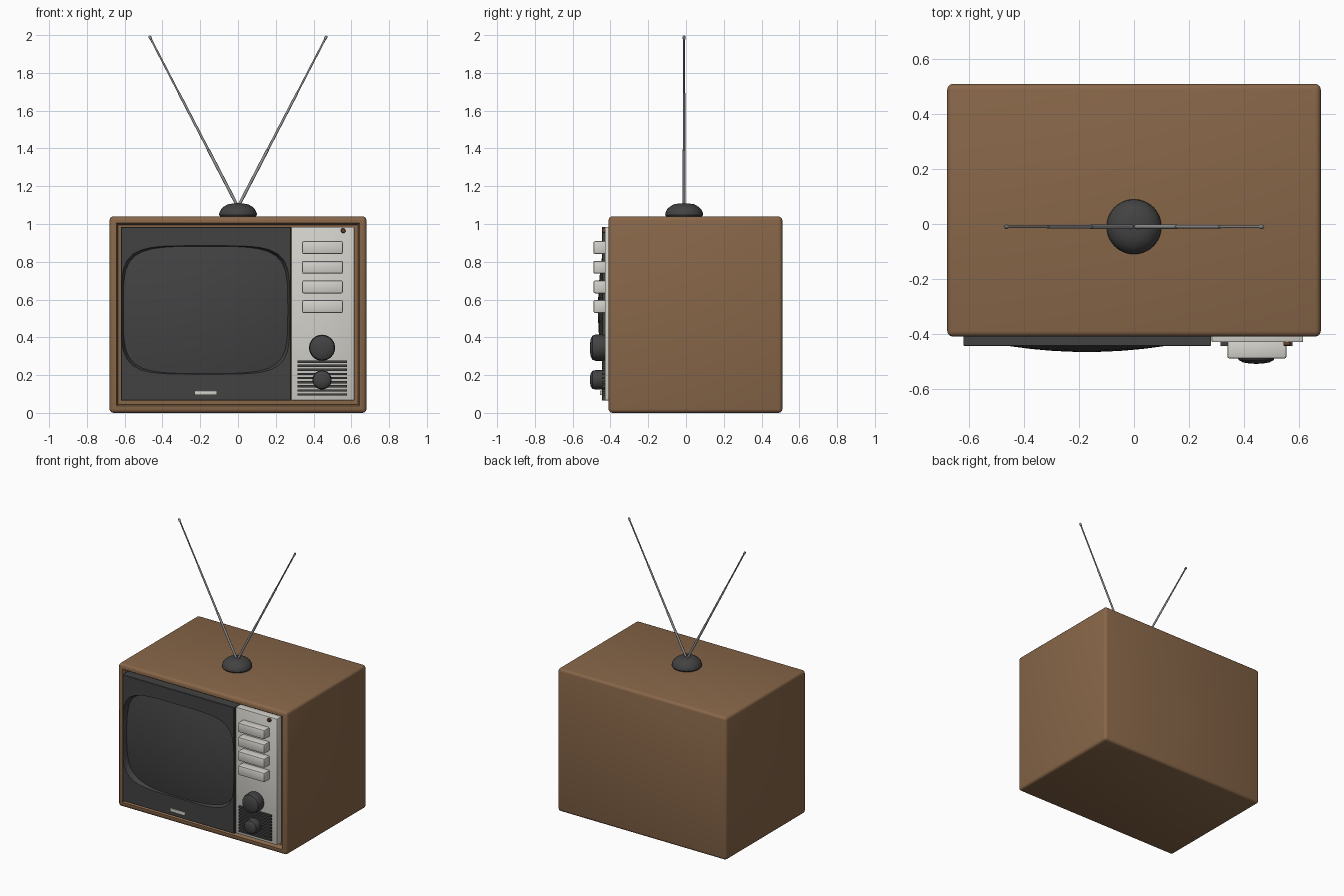
import bpy, bmesh, math
from mathutils import Vector

if "Cube" in bpy.data.objects:
    bpy.data.objects.remove(bpy.data.objects["Cube"])


def material(name, rgb):
    m = bpy.data.materials.new(name)
    m.diffuse_color = (*rgb, 1)
    m.use_nodes = True
    m.node_tree.nodes["Principled BSDF"].inputs["Base Color"].default_value = m.diffuse_color
    return m


WOOD = material("brown wood", (0.245, 0.134, 0.066))
DARK = material("dark plastic", (0.055, 0.055, 0.055))
GLASS = material("screen glass", (0.055, 0.055, 0.056))
CREAM = material("pale plastic", (0.66, 0.645, 0.60))
METAL = material("grey metal", (0.30, 0.30, 0.30))
LAMP = material("lamp brown", (0.16, 0.06, 0.03))


def finish(bm, name, mats, angle=35):
    bmesh.ops.recalc_face_normals(bm, faces=bm.faces)
    me = bpy.data.meshes.new(name)
    bm.to_mesh(me)
    bm.free()
    ob = bpy.data.objects.new(name, me)
    bpy.context.collection.objects.link(ob)
    for m in mats:
        me.materials.append(m)
    bpy.ops.object.select_all(action='DESELECT')
    ob.select_set(True)
    bpy.context.view_layer.objects.active = ob
    bpy.ops.object.shade_smooth_by_angle(angle=math.radians(angle))
    return ob


def box(name, mat, x, y, z, bevel=0.0, segments=2):
    bm = bmesh.new()
    bmesh.ops.create_cube(bm, size=1)
    for v in bm.verts:
        v.co = [r[0] + (c + 0.5) * (r[1] - r[0]) for c, r in zip(v.co, (x, y, z))]
    if bevel:
        bmesh.ops.bevel(bm, geom=bm.edges[:], offset=bevel, segments=segments,
                        profile=0.5, affect='EDGES')
    return finish(bm, name, [mat])


def lathe(name, mat, profile, origin, axis, sides=32):
    """Revolve (radius, distance) pairs around an axis through origin."""
    bm = bmesh.new()
    turn = Vector((0, 0, 1)).rotation_difference(Vector(axis)).to_matrix()
    rings = []
    for r, h in profile:
        rings.append([bm.verts.new(Vector(origin) + turn @ Vector(
            (r * math.cos(math.tau * i / sides), r * math.sin(math.tau * i / sides), h)))
            for i in range(sides)])
    for a, b in zip(rings, rings[1:]):
        for i in range(sides):
            j = (i + 1) % sides
            bm.faces.new((a[i], a[j], b[j], b[i]))
    bm.faces.new(rings[0])
    bm.faces.new(rings[-1])
    return finish(bm, name, [mat])


# Cabinet: rounded box with a shallow recess in the front
bm = bmesh.new()
bmesh.ops.create_cube(bm, size=1)
for v in bm.verts:
    v.co = (v.co.x * 1.36, v.co.y * 0.92 + 0.05, v.co.z * 1.04 + 0.52)
bmesh.ops.bevel(bm, geom=bm.edges[:], offset=0.02, segments=3, profile=0.5, affect='EDGES')
bm.normal_update()
front = max((f for f in bm.faces if f.normal.y < -0.99), key=lambda f: f.calc_area())
bmesh.ops.inset_region(bm, faces=[front], thickness=0.022)
bmesh.ops.inset_region(bm, faces=[front], thickness=0.012)
for v in front.verts:
    v.co.y += 0.012
bmesh.ops.inset_region(bm, faces=[front], thickness=0.001)
for v in front.verts:
    v.co.y += 0.03
finish(bm, "cabinet", [WOOD])

# Screen surround and bulging screen: concentric rings from a rectangle inwards
N = 16
square = []
for k in range(4):
    for i in range(N):
        t = math.tan((i / N - 0.5) * math.pi / 2)
        u, v = 1, t
        for _ in range(k):
            u, v = -v, u
        square.append((u, v))
CX, CZ, RX, RZ = -0.172, 0.545, 0.446, 0.34


def rounded(scale, y):
    pts = []
    for u, v in square:
        d = (abs(u) ** 4.8 + abs(v) ** 4.8) ** (1 / 4.8)
        x, z = u / d * RX * scale, v / d * RZ * scale
        pts.append((CX + x, y(x, z), CZ + z))
    return pts


def rectangle(y, inset=0.0):
    return [(-0.17 + u * (0.45 - inset), y, 0.525 + v * (0.46 - inset)) for u, v in square]


def ring_mesh(name, mat, loops, cap=False):
    bm = bmesh.new()
    rings = [[bm.verts.new(p) for p in loop] for loop in loops]
    n = len(square)
    for a, b in zip(rings, rings[1:]):
        for i in range(n):
            j = (i + 1) % n
            bm.faces.new((a[i], a[j], b[j], b[i]))
    if cap:
        bm.faces.new(rings[-1])
    ob = finish(bm, name, [mat])
    # open shells: make sure they face the front
    me = ob.data
    if sum(p.normal.y * p.area for p in me.polygons) > 0:
        me.flip_normals()
    return ob


def bulge(x, z):
    return -0.466 + 0.27 * (x * x + z * z)


ring_mesh("screen_surround", DARK, [
    rectangle(-0.375), rectangle(-0.442), rectangle(-0.445, 0.003),
    rounded(1.0, lambda x, z: -0.445), rounded(0.965, lambda x, z: -0.40)])
ring_mesh("screen", GLASS, [rounded(s, bulge) for s in
                            (0.99, 0.88, 0.75, 0.6, 0.45, 0.3, 0.15, 0.04)], cap=True)

# Control panel
box("control_panel", CREAM, (0.282, 0.616), (-0.43, -0.375), (0.066, 0.985), 0.004)
box("badge", CREAM, (-0.23, -0.11), (-0.455, -0.44), (0.095, 0.118), 0.003)
for i in range(4):
    z = 0.875 - i * 0.104
    box(f"button_{i + 1}", CREAM, (0.34, 0.555), (-0.49, -0.42), (z - 0.034, z + 0.034), 0.008)

# Speaker grille bars
for i in range(9):
    z = 0.097 + i * 0.0218
    box(f"grille_bar_{i + 1}", DARK, (0.315, 0.577), (-0.445, -0.425), (z - 0.006, z + 0.006))

# Knobs and lamp
for name, z, r in (("large_knob", 0.345, 0.069), ("small_knob", 0.175, 0.051)):
    lathe(name, DARK, [(r * 0.95, 0.0), (r, 0.01), (r, 0.052), (r * 0.93, 0.067),
                       (r * 0.7, 0.076), (r * 0.35, 0.08), (0.004, 0.081)],
          (0.445, -0.428, z), (0, -1, 0))
lathe("lamp", LAMP, [(0.013, 0), (0.013, 0.013), (0.009, 0.017)],
      (0.557, -0.428, 0.965), (0, -1, 0), 16)

# Aerial: domed base and two telescopic rods
lathe("aerial_base", DARK, [(0.094, 0), (0.1, 0.01), (0.099, 0.022), (0.09, 0.04), (0.075, 0.054),
                            (0.055, 0.066), (0.03, 0.07), (0.004, 0.071)],
      (0, -0.01, 1.038), (0, 0, 1))
for side, label in ((-1, "left"), (1, "right")):
    direction = Vector((side * 0.472, 0, 0.91)).normalized()
    lathe(f"{label}_aerial_rod", METAL,
          [(0.008, 0), (0.008, 0.34), (0.0065, 0.342), (0.0065, 0.68), (0.005, 0.682),
           (0.005, 1.0), (0.0075, 1.002), (0.0075, 1.016), (0.004, 1.021)],
          (0, -0.01, 1.09), direction, 12)
